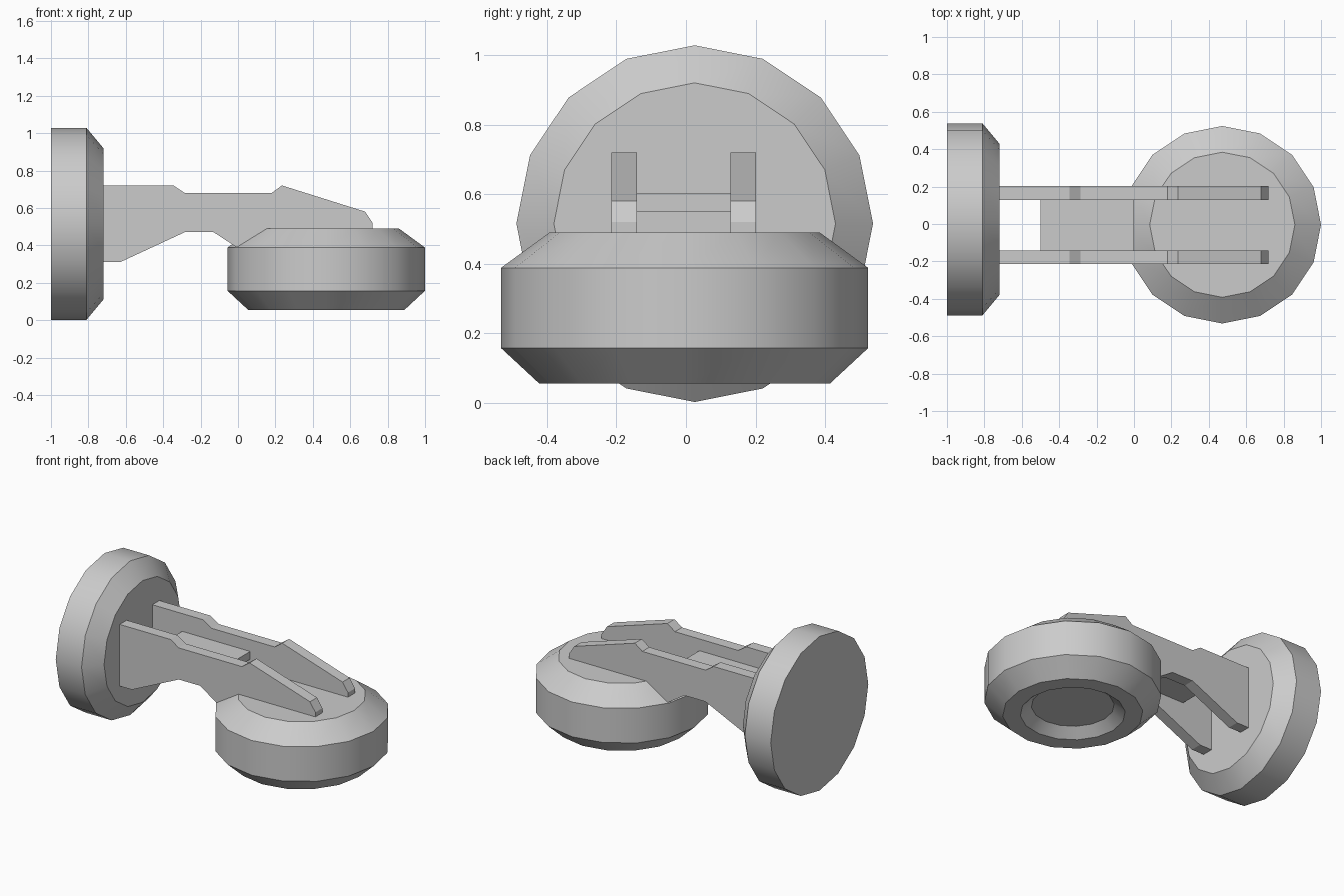
import bpy
import bmesh
import math
from mathutils import Matrix

cube = bpy.data.objects.get("Cube")
if cube:
    bpy.data.objects.remove(cube, do_unlink=True)

grey = bpy.data.materials.new("plain grey")
grey.use_nodes = True
grey.diffuse_color = (0.6, 0.6, 0.6, 1)
grey.node_tree.nodes["Principled BSDF"].inputs["Base Color"].default_value = (0.6, 0.6, 0.6, 1)


def finish(name, bm, smooth=False):
    bmesh.ops.recalc_face_normals(bm, faces=bm.faces)
    mesh = bpy.data.meshes.new(name)
    bm.to_mesh(mesh)
    bm.free()
    mesh.materials.append(grey)
    obj = bpy.data.objects.new(name, mesh)
    bpy.context.collection.objects.link(obj)
    if smooth:
        bpy.ops.object.select_all(action='DESELECT')
        obj.select_set(True)
        bpy.context.view_layer.objects.active = obj
        bpy.ops.object.shade_smooth_by_angle(angle=math.radians(30))
    return obj


def turned(name, profile, matrix, sides=16):
    """Stack of (radius, height) rings, capped at both ends."""
    bm = bmesh.new()
    rings = []
    for r, h in profile:
        angles = [2 * math.pi * i / sides for i in range(sides)]
        rings.append([bm.verts.new((r * math.cos(a), r * math.sin(a), h)) for a in angles])
    for low, high in zip(rings, rings[1:]):
        for i in range(sides):
            j = (i + 1) % sides
            bm.faces.new((low[i], low[j], high[j], high[i]))
    bm.faces.new(rings[0][::-1])
    bm.faces.new(rings[-1])
    bm.transform(matrix)
    return finish(name, bm, smooth=True)


def slab(name, outline, y0, y1):
    """Side outline in x and z, extruded along y."""
    bm = bmesh.new()
    face = bm.faces.new([bm.verts.new((x, y0, z)) for x, z in outline])
    extruded = bmesh.ops.extrude_face_region(bm, geom=[face])["geom"]
    verts = [v for v in extruded if isinstance(v, bmesh.types.BMVert)]
    bmesh.ops.translate(bm, verts=verts, vec=(0, y1 - y0, 0))
    return finish(name, bm)


# Upright mounting disc
turned("mounting_disc", [(0.513, 0), (0.513, 0.19), (0.405, 0.28)],
       Matrix.Translation((-1, 0.025, 0.515)) @ Matrix.Rotation(math.pi / 2, 4, 'Y'))

# Lamp head with a tapered recess underneath
turned("head", [(0.247, 0.11), (0.313, 0.055), (0.418, 0.055), (0.528, 0.157),
                (0.528, 0.388), (0.388, 0.49)],
       Matrix.Translation((0.472, -0.004, 0)))

# Twin arm plates
arm = [(-0.73, 0.72), (-0.345, 0.72), (-0.285, 0.68), (0.18, 0.68), (0.235, 0.72),
       (0.68, 0.58), (0.72, 0.52), (0.72, 0.45), (0.1, 0.32), (-0.13, 0.47),
       (-0.285, 0.47), (-0.63, 0.31), (-0.73, 0.31)]
for side, y in (("left", 0.165), ("right", -0.178)):
    slab(side + "_arm", arm, y - 0.037, y + 0.037)

# Bridge plate between the arms
slab("bridge", [(-0.5, 0.55), (0, 0.55), (0, 0.602), (-0.5, 0.602)], -0.15, 0.14)
